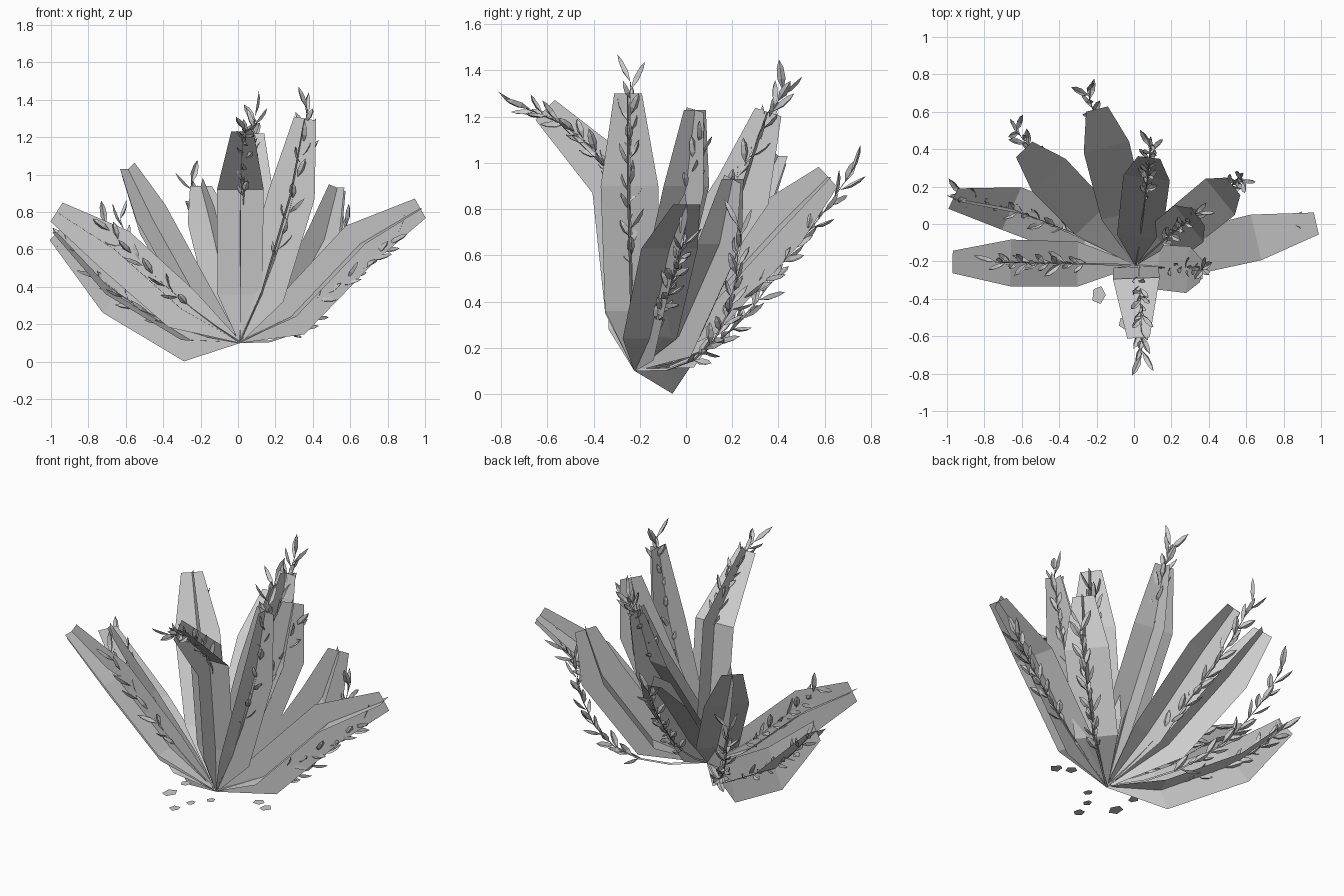
import bpy, math, random
from mathutils import Vector

if "Cube" in bpy.data.objects:
    bpy.data.objects.remove(bpy.data.objects["Cube"])

random.seed(4)
BASE = Vector((0.01, -0.22, 0.105))
UP = Vector((0, 0, 1))


def make(name, verts, faces):
    me = bpy.data.meshes.new(name)
    me.from_pydata([tuple(v) for v in verts], [], faces)
    me.update()
    ob = bpy.data.objects.new(name, me)
    bpy.context.collection.objects.link(ob)
    return ob


# Broad blade of two crossed strips: heading, sideways bend, three (reach, height) stations
def blade(i, az, bend, stations):
    mids = [BASE.copy()]
    for j, (r, z) in enumerate(stations):
        a = math.radians(az + bend * j / 2)
        mids.append(Vector((BASE.x + r * math.cos(a), BASE.y + r * math.sin(a), z)))
    a = math.radians(az + bend / 2)
    side = Vector((math.sin(a), -math.cos(a), 0))
    verts, faces = [], []
    for cross in (False, True):
        for j, (p, hw) in enumerate(zip(mids, (0.006, 0.12, 0.125, 0.06))):
            t = (mids[min(j + 1, 3)] - mids[max(j - 1, 0)]).normalized()
            w = side.cross(t) if cross else side
            b = len(verts)
            verts += [p - w * hw, p, p + w * hw]
            if j:
                faces += [(b - 3, b - 2, b + 1, b), (b - 2, b - 1, b + 2, b + 1)]
    make(f"broad_blade_{i}", verts, faces)


BLADES = [
    (-88, 0, ((.01, .36), (.07, .92), (.39, 1.23))),
    (-5, 0, ((.12, .36), (.28, .90), (.35, 1.30))),
    (38, 0, ((.18, .42), (.36, .90), (.42, 1.23))),
    (39, 0, ((.30, .25), (.58, .65), (.67, .93))),
    (83, 0, ((.15, .40), (.47, .88), (.58, 1.22))),
    (104, 0, ((.28, .35), (.65, .74), (.86, .94))),
    (134, 0, ((.34, .35), (.67, .76), (.86, 1.03))),
    (151, 9, ((.30, .115), (.73, .36), (1.04, .69))),
    (179, 0, ((.31, .28), (.67, .60), (.98, .80))),
    (13, 0, ((.28, .24), (.66, .63), (.99, .82))),
]
for i, spec in enumerate(BLADES):
    blade(i, *spec)


# Folded pointed leaflet
def leaflet(verts, faces, p, d, length, width):
    s = d.cross(UP)
    s = s.normalized() if s.length > 0.05 else Vector((1, 0, 0))
    s = (s + d.cross(s) * random.uniform(-1.5, 1.5)).normalized()
    n = s.cross(d)
    b = len(verts)
    verts += [p, p + d * length]
    for f in (0.4, 0.75):
        m, h = p + d * length * f, width * (1 if f < .5 else .8)
        verts += [m - s * h, m - n * h * 0.8, m + s * h]
    faces += [(b, b + 3, b + 2), (b, b + 4, b + 3),
              (b + 2, b + 3, b + 6, b + 5), (b + 3, b + 4, b + 7, b + 6),
              (b + 5, b + 6, b + 1), (b + 6, b + 7, b + 1)]


# Thin three-sided stem along a curve with leaflets in a spiral and a forked tip
def sprig(i, mid, tip, start):
    mid, tip = Vector(mid), Vector(tip)
    ctrl = mid * 2 - (BASE + tip) / 2

    def at(t):
        return BASE * (1 - t) ** 2 + ctrl * 2 * t * (1 - t) + tip * t * t

    def frame(t):
        d = ((ctrl - BASE) * (1 - t) + (tip - ctrl) * t).normalized()
        u = d.cross(Vector((0.3, 0.9, 0.1))).normalized()
        return d, u, d.cross(u)

    verts, faces = [], []
    for j in range(7):
        t = j / 6
        d, u, v = frame(t)
        for q in range(3):
            a = q * math.tau / 3
            verts.append(at(t) + (u * math.cos(a) + v * math.sin(a)) * (0.007 - 0.005 * t))
        if j:
            b = j * 3
            faces += [(b - 3 + q, b - 3 + (q + 1) % 3, b + (q + 1) % 3, b + q) for q in range(3)]
    count = 22
    for j in range(count):
        t = start + (1 - start) * j / (count - 1)
        d, u, v = frame(t)
        a = j * 2.4 + i
        spread = (u * math.cos(a) + v * math.sin(a)) * random.uniform(0.4, 0.75)
        size = 0.14 if j > count - 3 else random.uniform(0.09, 0.13)
        leaflet(verts, faces, at(t), (d + spread).normalized(), size, 0.018)
    make(f"leafy_stem_{i}", verts, faces)


SPRIGS = [
    ((.03, -.29, .88), (.04, -.70, 1.24), .5),
    ((.26, -.24, .75), (.37, -.24, 1.35), .35),
    ((.06, .14, .78), (.09, .42, 1.31), .5),
    ((-.13, .30, .46), (-.25, .71, .95), .35),
    ((-.38, .20, .28), (-.63, .50, .76), .3),
    ((-.50, .02, .27), (-.92, .15, .64), .35),
    ((-.36, -.21, .38), (-.73, -.205, .75), .35),
    ((.48, -.10, .37), (.83, -.01, .66), .4),
    ((.40, .12, .23), (.58, .23, .72), .3),
    ((.18, -.07, .62), (.34, .06, 1.08), .4),
]
for i, spec in enumerate(SPRIGS):
    sprig(i, *spec)

# Flat fallen scraps around the root
SCRAPS = [(-.19, -.38, .05), (-.05, -.53, .035), (.05, -.33, .03), (-.19, -.23, .035),
          (.28, -.20, .035), (.35, -.24, .04), (-.02, -.42, .03)]
for i, (x, y, r) in enumerate(SCRAPS):
    pts = [(x + r * math.cos(a + i) * random.uniform(.6, 1), y + r * math.sin(a + i), .102)
           for a in [q * math.tau / 5 for q in range(5)]]
    make(f"fallen_leaf_{i}", pts, [tuple(range(5))])
